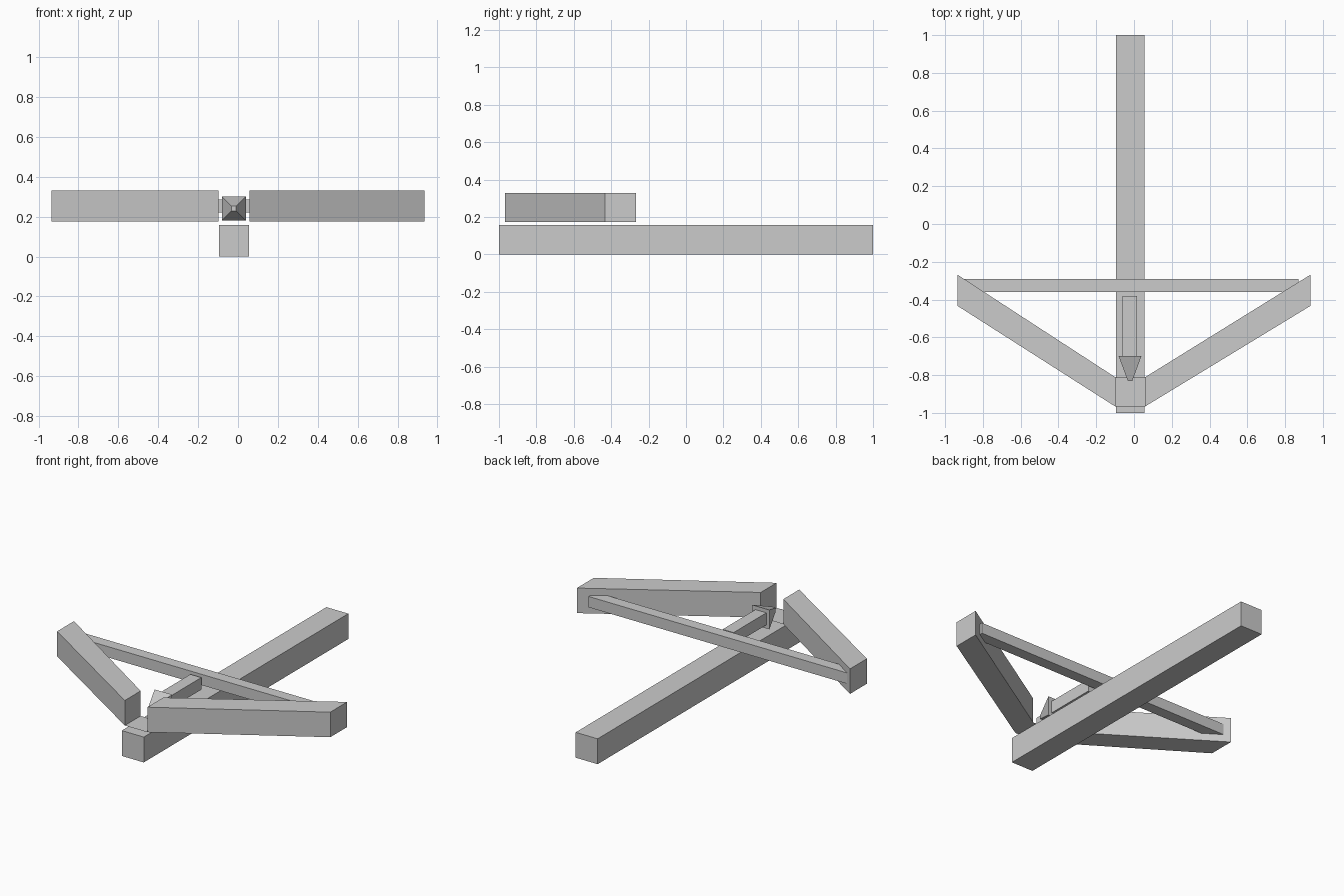
import bpy

if "Cube" in bpy.data.objects:
    bpy.data.objects.remove(bpy.data.objects["Cube"])

grey = bpy.data.materials.new("plain_grey")
grey.diffuse_color = (0.6, 0.6, 0.6, 1)
grey.use_nodes = True
grey.node_tree.nodes["Principled BSDF"].inputs["Base Color"].default_value = grey.diffuse_color


def make(name, verts, faces):
    mesh = bpy.data.meshes.new(name)
    mesh.from_pydata(verts, [], faces)
    mesh.materials.append(grey)
    obj = bpy.data.objects.new(name, mesh)
    bpy.context.collection.objects.link(obj)
    return obj


def loft(name, a, b):
    """Closed solid between two four-cornered ends."""
    faces = [(3, 2, 1, 0), (4, 5, 6, 7)]
    faces += [(i, (i + 1) % 4, (i + 1) % 4 + 4, i + 4) for i in range(4)]
    obj = make(name, a + b, faces)
    # make all normals point outward
    import bmesh
    bm = bmesh.new()
    bm.from_mesh(obj.data)
    bmesh.ops.recalc_face_normals(bm, faces=bm.faces)
    bm.to_mesh(obj.data)
    bm.free()
    return obj


def end_y(y, x0, x1, z0, z1):
    return [(x0, y, z0), (x1, y, z0), (x1, y, z1), (x0, y, z1)]


def end_x(x, y0, y1, z0, z1):
    return [(x, y0, z0), (x, y1, z0), (x, y1, z1), (x, y0, z1)]


# long stock
loft("stock", end_y(-1, -0.095, 0.055, 0, 0.157), end_y(1, -0.095, 0.055, 0, 0.157))

# swept bow limbs with ends cut square to x
for name, inner, outer in (("left_limb", -0.098, -0.935), ("right_limb", 0.057, 0.935)):
    loft(name, end_x(inner, -0.967, -0.812, 0.175, 0.33),
         end_x(outer, -0.433, -0.268, 0.175, 0.33))

# thin sheet joining the limbs underneath
make("limb_bridge", [(-0.098, -0.967, 0.175), (0.057, -0.967, 0.175),
                     (0.057, -0.812, 0.175), (-0.098, -0.812, 0.175)], [(0, 1, 2, 3)])

# bow string
loft("string", end_x(-0.9, -0.36, -0.29, 0.22, 0.287), end_x(0.87, -0.36, -0.29, 0.22, 0.287))

# bolt shaft and tapered head
loft("bolt_shaft", end_y(-0.70, -0.06, 0.015, 0.203, 0.278), end_y(-0.38, -0.06, 0.015, 0.203, 0.278))
loft("bolt_head", end_y(-0.83, -0.033, -0.009, 0.229, 0.253), end_y(-0.70, -0.081, 0.039, 0.181, 0.301))
